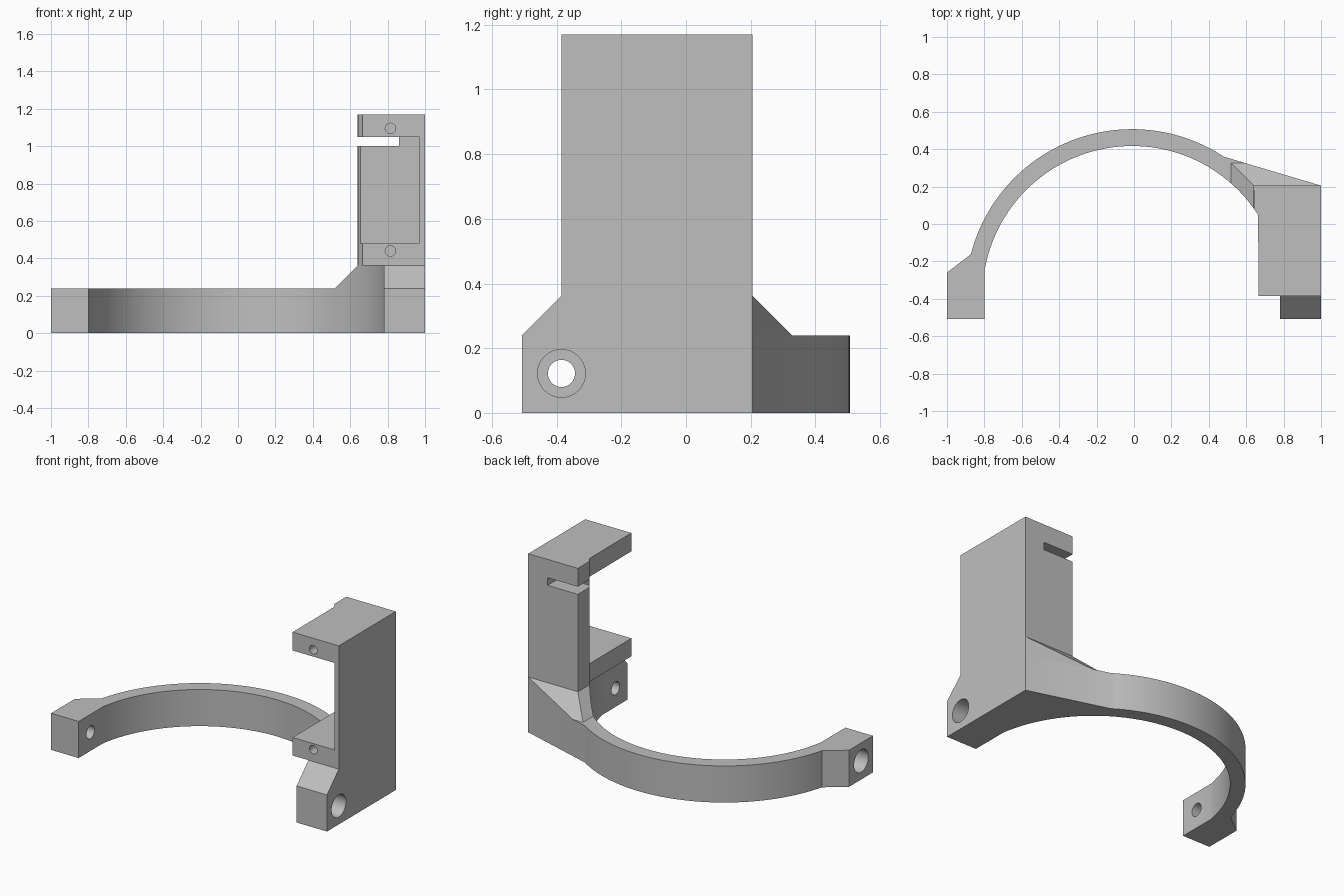
import bpy, bmesh
from math import cos, sin, radians, asin, pi
from mathutils import Matrix, Vector

cube = bpy.data.objects.get("Cube")
if cube:
    bpy.data.objects.remove(cube, do_unlink=True)

# Material
grey = bpy.data.materials.new("light grey plastic")
grey.use_nodes = True
COLOUR = (0.52, 0.52, 0.52, 1)
grey.diffuse_color = COLOUR
grey.node_tree.nodes["Principled BSDF"].inputs["Base Color"].default_value = COLOUR

# Main dimensions
CX, CY = -0.01, -0.383          # ring centre
R_IN, R_OUT = 0.80, 0.89
RING_H, RISER_H, TOP = 0.24, 0.362, 1.17
FRONT, BACK = -0.385, 0.205     # depth of the upright mount
LUG_FRONT = -0.507


def finish(name, bm):
    bmesh.ops.recalc_face_normals(bm, faces=bm.faces)
    mesh = bpy.data.meshes.new(name)
    bm.to_mesh(mesh)
    bm.free()
    mesh.materials.append(grey)
    obj = bpy.data.objects.new(name, mesh)
    bpy.context.collection.objects.link(obj)
    return obj


def prism(name, outline, z0, z1):
    bm = bmesh.new()
    face = bm.faces.new([bm.verts.new((x, y, z0)) for x, y in outline])
    side = bmesh.ops.extrude_face_region(bm, geom=[face])["geom"]
    verts = [v for v in side if isinstance(v, bmesh.types.BMVert)]
    bmesh.ops.translate(bm, verts=verts, vec=(0, 0, z1 - z0))
    return finish(name, bm)


def box(name, x0, x1, y0, y1, z0, z1):
    return prism(name, [(x0, y0), (x1, y0), (x1, y1), (x0, y1)], z0, z1)


def rod(name, start, end, radius):
    a, b = Vector(start), Vector(end)
    turn = (b - a).to_track_quat("Z", "Y").to_matrix().to_4x4()
    bm = bmesh.new()
    bmesh.ops.create_cone(bm, cap_ends=True, segments=32, radius1=radius, radius2=radius,
                          depth=(b - a).length, matrix=Matrix.Translation((a + b) / 2) @ turn)
    return finish(name, bm)


def combine(obj, tool, operation):
    mod = obj.modifiers.new(operation.lower(), "BOOLEAN")
    mod.operation, mod.solver, mod.object = operation, "EXACT", tool
    bpy.context.view_layer.objects.active = obj
    bpy.ops.object.modifier_apply(modifier=mod.name)
    bpy.data.objects.remove(tool, do_unlink=True)


def arc(radius, a0, a1, steps):
    angles = [radians(a0 + (a1 - a0) * i / steps) for i in range(steps + 1)]
    return [(CX + radius * cos(a), CY + radius * sin(a)) for a in angles]


# Plan of the half ring with its two clamp lugs
footprint = [(1, LUG_FRONT), (1, BACK)]
footprint += arc(R_OUT, 56.6, 165.6, 48)
footprint += [(-1, -0.26), (-1, LUG_FRONT), (-0.80, LUG_FRONT)]
footprint += arc(R_IN, 171, 9, 64)
footprint += [(0.78, LUG_FRONT)]
bracket = prism("clamp_bracket", footprint, 0, RING_H)

# Sloped riser that carries the mount, trimmed to the same plan
riser = prism("riser", footprint, 0.1, RISER_H)
bm = bmesh.new()
rings = []
for z, grow in ((0.05, 0.122), (RING_H, 0.122), (RISER_H, 0)):
    x0, y0, y1 = 0.64 - grow, FRONT - grow, BACK + grow
    rings.append([bm.verts.new(p) for p in
                  ((x0, y0, z), (1.2, y0, z), (1.2, y1, z), (x0, y1, z))])
for low, high in zip(rings, rings[1:]):
    for i in range(4):
        j = (i + 1) % 4
        bm.faces.new((low[i], low[j], high[j], high[i]))
bm.faces.new(rings[0])
bm.faces.new(rings[-1])
combine(riser, finish("slope_cutter", bm), "INTERSECT")
combine(bracket, riser, "UNION")

# Upright mount: end flanges, thin outer wall and back wall
a_edge = 35.5
plan = [(1, FRONT), (1, BACK), (0.64, BACK)] + arc(R_IN, a_edge, 32.6, 4)
plan += [(0.665, FRONT)]
mount = prism("upright_mount", plan, RISER_H, TOP)
combine(mount, box("pocket_cutter", 0.4, 0.97, -0.6, 0.06, 0.48, 1.05), "DIFFERENCE")
combine(mount, box("slot_cutter", 0.4, 0.86, -0.6, 0.4, 1.0, 1.05), "DIFFERENCE")
for z in (0.44, 1.095):
    combine(mount, rod("screw_cutter", (0.815, -0.5, z), (0.815, -0.1, z), 0.028), "DIFFERENCE")
combine(bracket, mount, "UNION")

# Clamp bolt holes with counterbores on the outer sides
combine(bracket, rod("bolt_cutter", (-1.2, FRONT, 0.122), (1.2, FRONT, 0.122), 0.042), "DIFFERENCE")
for s in (-1, 1):
    combine(bracket, rod("counterbore_cutter", (s * 0.9, FRONT, 0.122), (s * 1.2, FRONT, 0.122), 0.074),
            "DIFFERENCE")

# Smooth curved walls, keep crisp edges
bpy.ops.object.select_all(action="DESELECT")
bracket.select_set(True)
bpy.context.view_layer.objects.active = bracket
bpy.ops.object.shade_smooth_by_angle(angle=radians(20))
